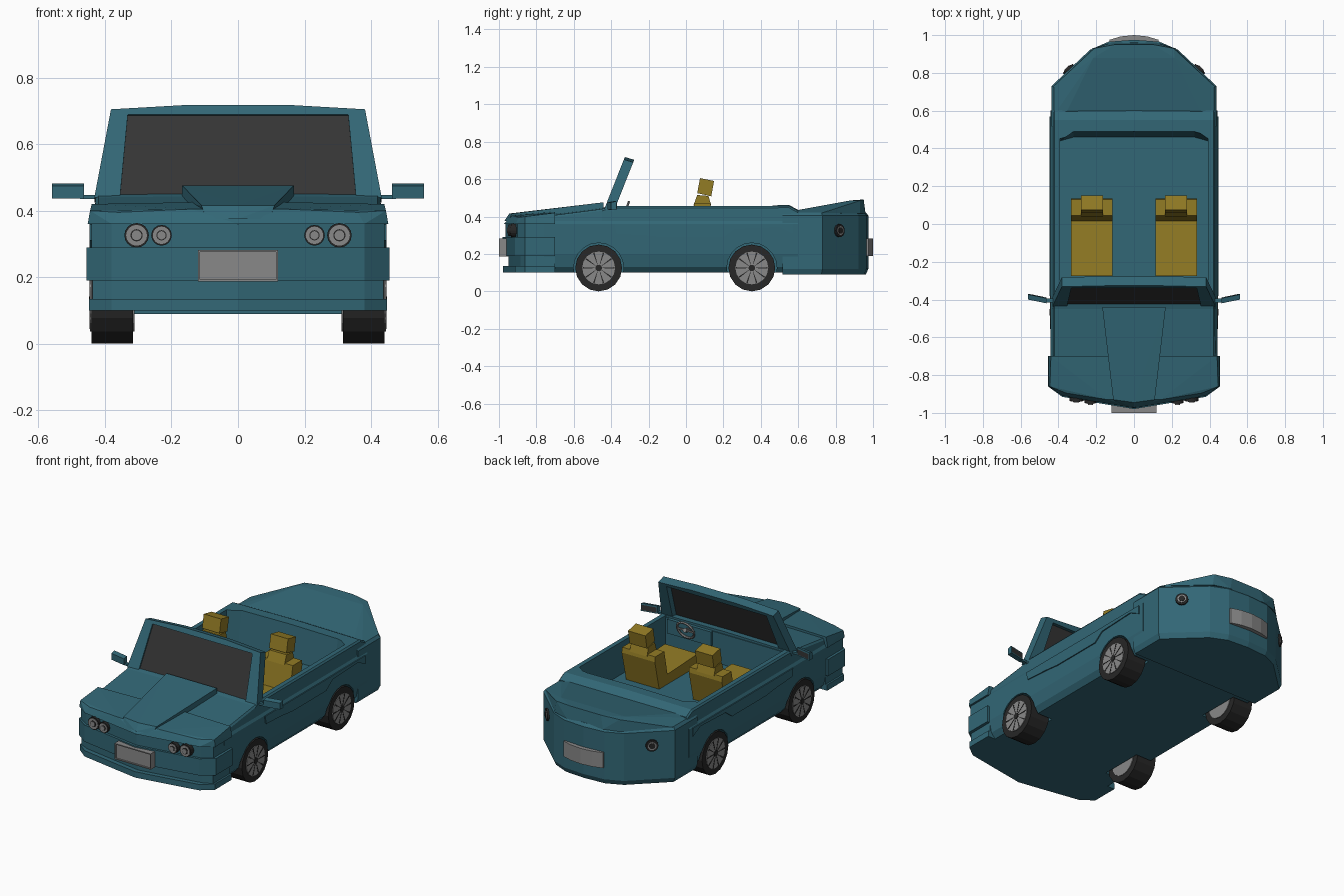
import bpy, bmesh, math
from mathutils import Vector, Matrix

cube = bpy.data.objects.get("Cube")
if cube:
    bpy.data.objects.remove(cube, do_unlink=True)


def material(name, rgb):
    m = bpy.data.materials.new(name)
    m.use_nodes = True
    m.diffuse_color = (*rgb, 1)
    m.node_tree.nodes["Principled BSDF"].inputs["Base Color"].default_value = (*rgb, 1)
    return m


TEAL = material("teal_paint", (0.032, 0.135, 0.18))
GLASS = material("dark_glass", (0.035, 0.035, 0.035))
RUBBER = material("black_rubber", (0.02, 0.02, 0.02))
METAL = material("grey_metal", (0.25, 0.25, 0.25))
SEAT = material("mustard_seat", (0.29, 0.2, 0.018))


def finish(name, bm, mat):
    bmesh.ops.recalc_face_normals(bm, faces=bm.faces)
    me = bpy.data.meshes.new(name)
    bm.to_mesh(me)
    bm.free()
    me.materials.append(mat)
    ob = bpy.data.objects.new(name, me)
    bpy.context.collection.objects.link(ob)
    return ob


def mirror(pts):
    """Half list of points plus its reflection in x, in loop order."""
    return pts + [(-p[0], *p[1:]) for p in reversed(pts) if abs(p[0]) > 1e-6]


def loft(name, rings, mat):
    bm = bmesh.new()
    loops = [[bm.verts.new(p) for p in ring] for ring in rings]
    n = len(loops[0])
    for a, b in zip(loops, loops[1:]):
        for i in range(n):
            bm.faces.new((a[i], a[(i + 1) % n], b[(i + 1) % n], b[i]))
    bm.faces.new(loops[0])
    bm.faces.new(loops[-1])
    return finish(name, bm, mat)


def slab(name, half, z0, z1, mat):
    """Mirrored plan outline raised from z0 to z1."""
    ring = mirror(half)
    return loft(name, [[(x, y, z) for x, y in ring] for z in (z0, z1)], mat)


def hull(name, pts, mat):
    bm = bmesh.new()
    for p in pts:
        bm.verts.new(p)
    bmesh.ops.convex_hull(bm, input=bm.verts[:])
    bmesh.ops.dissolve_limit(bm, angle_limit=0.01, verts=bm.verts[:], edges=bm.edges[:])
    return finish(name, bm, mat)


def box(name, x, y, z, mat):
    return hull(name, [(a, b, c) for a in x for b in y for c in z], mat)


def disc(name, centre, axis, r, depth, mat, sides=16):
    bm = bmesh.new()
    turn = Vector((0, 0, 1)).rotation_difference(Vector(axis)).to_matrix().to_4x4()
    bmesh.ops.create_cone(bm, cap_ends=True, segments=sides, radius1=r, radius2=r,
                          depth=depth, matrix=Matrix.Translation(centre) @ turn)
    return finish(name, bm, mat)


def cut(ob, cutter):
    mod = ob.modifiers.new("cut", "BOOLEAN")
    mod.object = cutter
    mod.operation = "DIFFERENCE"
    mod.solver = "EXACT"
    bpy.context.view_layer.objects.active = ob
    bpy.ops.object.modifier_apply(modifier=mod.name)
    bpy.data.objects.remove(cutter, do_unlink=True)


# Main tub, lofted along its length
def section(y, top):
    side = [(0, 0.1), (0.4, 0.1), (0.425, 0.13), (0.44, 0.2), (0.441, 0.36),
            (0.432, 0.375), (0.428, top - 0.01), (0.42, top), (0, top + 0.005)]
    return mirror([(x, y, z) for x, z in side])


body = loft("main_body", [section(y, t) for y, t in
            [(-0.76, 0.4), (-0.45, 0.44), (-0.4, 0.455), (0.55, 0.457), (0.6, 0.43)]], TEAL)

# Cockpit opening with a sloped rear wall
plan = [(0.392, -0.37), (0.392, 0.46), (0.32, 0.51)]
floor = [(0.392, -0.37), (0.392, 0.44), (0.32, 0.46)]
cut(body, loft("cockpit_cutter", [[(x, y, 0.262) for x, y in mirror(floor)],
                                  [(x, y, 0.6) for x, y in mirror(plan)]], TEAL))

# Nose: stacked bumper layers, each following the same bowed outline
def nose(w, d):
    return [(w, -0.7), (w, -0.86), (0.38, d - 0.91), (0.15, d - 0.95), (0, d - 0.975)]


slab("front_lip", nose(0.448, -0.003), 0.1, 0.135, TEAL)
slab("lower_recess", nose(0.437, 0.025), 0.13, 0.195, TEAL)
slab("front_bumper", nose(0.455, -0.005), 0.19, 0.29, TEAL)
slab("headlamp_band", nose(0.44, 0.01), 0.285, 0.365, TEAL)
brow = [(x, y, 0.36) for x, y in nose(0.452, 0)]
crown = [(0.44, -0.7, 0.42), (0.445, -0.86, 0.4), (0.36, -0.895, 0.395),
         (0.14, -0.93, 0.405), (0, -0.7, 0.428)]
hull("hood_front", mirror(brow) + mirror(crown), TEAL)
hull("hood_bulge", mirror([(0.168, -0.44, 0.476), (0.168, -0.44, 0.42), (0.11, -0.93, 0.416),
                           (0.095, -0.95, 0.375), (0, -0.945, 0.416), (0, -0.972, 0.375)]), TEAL)

# Tail block, chamfered at the foot, and the rising boot lid
tail = [(0.437, 0.515), (0.437, 0.73), (0.233, 0.922), (0.135, 0.965), (0, 0.975)]
inner = [(x * 0.97, 0.515 + (y - 0.515) * 0.97) for x, y in tail]
tail_loft = [(inner, 0.09), (tail, 0.12), (tail, 0.405), (inner, 0.422)]
loft("tail", [[(x, y, z) for x, y in mirror(o)] for o, z in tail_loft], TEAL)
hull("boot_lid", mirror([(0.425, 0.575, 0.42), (0.354, 0.6, 0.435), (0.425, 0.73, 0.42),
                         (0.215, 0.88, 0.486), (0.21, 0.93, 0.485), (0.1, 0.95, 0.491),
                         (0.22, 0.93, 0.415), (0.12, 0.96, 0.415)]), TEAL)

# Wheels, with wells cut into the body
for y, end in ((-0.467, "front"), (0.352, "rear")):
    for s, side in ((1, "left"), (-1, "right")):
        tag = f"{end}_{side}"
        cut(body, disc("well_cutter", (s * 0.4, y, 0.125), (1, 0, 0), 0.134, 0.2, TEAL, 20))
        disc(f"{tag}_tyre", (s * 0.378, y, 0.125), (1, 0, 0), 0.125, 0.125, RUBBER, 16)
        disc(f"{tag}_hub", (s * 0.378, y, 0.125), (1, 0, 0), 0.088, 0.133, METAL, 16)
        disc(f"{tag}_cap", (s * 0.443, y, 0.125), (1, 0, 0), 0.018, 0.01, RUBBER, 10)
        for k in range(10):
            a = 2 * math.pi * k / 10
            u, v = Vector((0, math.cos(a), math.sin(a))), Vector((0, -math.sin(a), math.cos(a)))
            c = Vector((s * 0.444, y, 0.125))
            hull(f"{tag}_slot_{k}", [c + u * r + v * w + Vector((t, 0, 0))
                 for r, q in ((0.02, 0.001), (0.084, 0.004)) for w in (-q, q)
                 for t in (-0.002, 0.002)], RUBBER)

# Windscreen: two pillars, header, sill and glass in one raked plane
def rake(x, t, back=0.0):
    return (x, -0.437 + 0.105 * t + back, 0.44 + 0.265 * t - back * 0.3)


for s, side in ((1, "left"), (-1, "right")):
    hull(f"{side}_pillar", [rake(s * x, t, b) for x, t in
         ((0.432, 0), (0.355, 0), (0.382, 1), (0.33, 1)) for b in (0, 0.05)], TEAL)
hull("windscreen_header", [rake(s * x, t, b) for x, t in ((0.345, 0.94), (0.382, 1), (0.15, 1.05))
     for s in (1, -1) for b in (0, 0.05)], TEAL)
hull("windscreen_glass", [rake(s * x, t, b) for x, t in ((0.36, 0.02), (0.335, 0.97))
     for s in (1, -1) for b in (0.008, 0.017)], GLASS)

# Dashboard and steering wheel
box("dashboard", (-0.392, 0.392), (-0.4, -0.365), (0.262, 0.445), TEAL)
box("instrument_box", (0.08, 0.37), (-0.38, -0.35), (0.36, 0.445), TEAL)
bpy.ops.mesh.primitive_torus_add(major_segments=20, minor_segments=6, major_radius=0.055,
                                 minor_radius=0.007, location=(0.23, -0.325, 0.425),
                                 rotation=(math.radians(70), 0, 0))
wheel = bpy.context.object
wheel.name = "steering_wheel"
wheel.data.materials.append(METAL)
disc("steering_column", (0.23, -0.34, 0.42), (0, 1, 0.35), 0.012, 0.05, METAL, 8)
box("steering_spoke", (0.18, 0.28), (-0.329, -0.321), (0.421, 0.429), METAL)

# Seats, extruded from side profiles
def profile(name, x0, x1, pts, mat):
    return loft(name, [[(x, y, z) for y, z in pts] for x in (x0, x1)], mat)


for s, side in ((1, "left"), (-1, "right")):
    a, b = s * 0.113, s * 0.333
    profile(f"{side}_seat_cushion", a, b, [(-0.275, 0.25), (0.05, 0.25), (0.05, 0.32), (-0.275, 0.335)], SEAT)
    profile(f"{side}_seat_back", a, b, [(0, 0.25), (0.09, 0.25), (0.135, 0.44), (0.13, 0.47), (0.045, 0.47)], SEAT)
    a, b = s * 0.165, s * 0.28
    profile(f"{side}_headrest_neck", a, b, [(0.04, 0.46), (0.135, 0.46), (0.12, 0.51), (0.06, 0.515)], SEAT)
    profile(f"{side}_headrest", a, b, [(0.06, 0.525), (0.135, 0.508), (0.15, 0.59), (0.075, 0.605)], SEAT)

# Mirrors, side trim and lamps on both sides
trim = [(-0.37, 0.31), (-0.21, 0.3), (-0.12, 0.29), (0.2, 0.29), (0.26, 0.335), (0.5, 0.345),
        (0.57, 0.31), (0.57, 0.36), (0.33, 0.36), (0.2, 0.358), (-0.38, 0.358)]
for s, side in ((1, "left"), (-1, "right")):
    profile(f"{side}_trim", s * 0.437, s * 0.447, trim, TEAL)
    hull(f"{side}_mirror", [(s * x, y + d, z) for x, y in ((0.463, -0.405), (0.56, -0.385))
         for d, z in ((-0.015, 0.437), (-0.015, 0.475), (0.015, 0.437), (0.012, 0.482))], TEAL)
    hull(f"{side}_mirror_glass", [(s * x, y, z) for x, y in ((0.468, -0.388), (0.555, -0.37))
         for z in (0.443, 0.474)] + [(s * 0.51, -0.385, 0.46)], GLASS)
    box(f"{side}_mirror_arm", (s * 0.42, s * 0.475), (-0.415, -0.395), (0.435, 0.447), TEAL)
    for x, y, r, tag in ((0.305, -0.921, 0.037, "outer"), (0.23, -0.933, 0.031, "inner")):
        for k, (f, mat) in enumerate(((1, RUBBER), (0.85, METAL), (0.5, RUBBER), (0.4, METAL))):
            disc(f"{side}_{tag}_headlamp_{k}", (s * x, y - 0.003 * k, 0.326), (0, 1, 0), r * f, 0.03, mat)
    out = Vector((s * 0.69, 0.725, 0))
    for k, (r, mat) in enumerate(((0.035, RUBBER), (0.024, METAL), (0.017, RUBBER))):
        disc(f"{side}_tail_lamp_{k}", Vector((s * 0.345, 0.817, 0.325)) + out * 0.003 * k, out, r, 0.02, mat)

# Number plates with a raised rim at the front
box("front_plate", (-0.12, 0.12), (-0.992, -0.95), (0.187, 0.282), METAL)
for i, z in enumerate((0.187, 0.276)):
    box(f"front_plate_rim_{i}", (-0.12, 0.12), (-1, -0.99), (z, z + 0.006), METAL)
for s, side in ((1, "left"), (-1, "right")):
    box(f"front_plate_rim_{side}", (s * 0.114, s * 0.12), (-1, -0.99), (0.187, 0.282), METAL)
slab("rear_plate", [(0.13, 0.95), (0.13, 0.975), (0.07, 0.993), (0, 1.0)], 0.19, 0.283, METAL)
